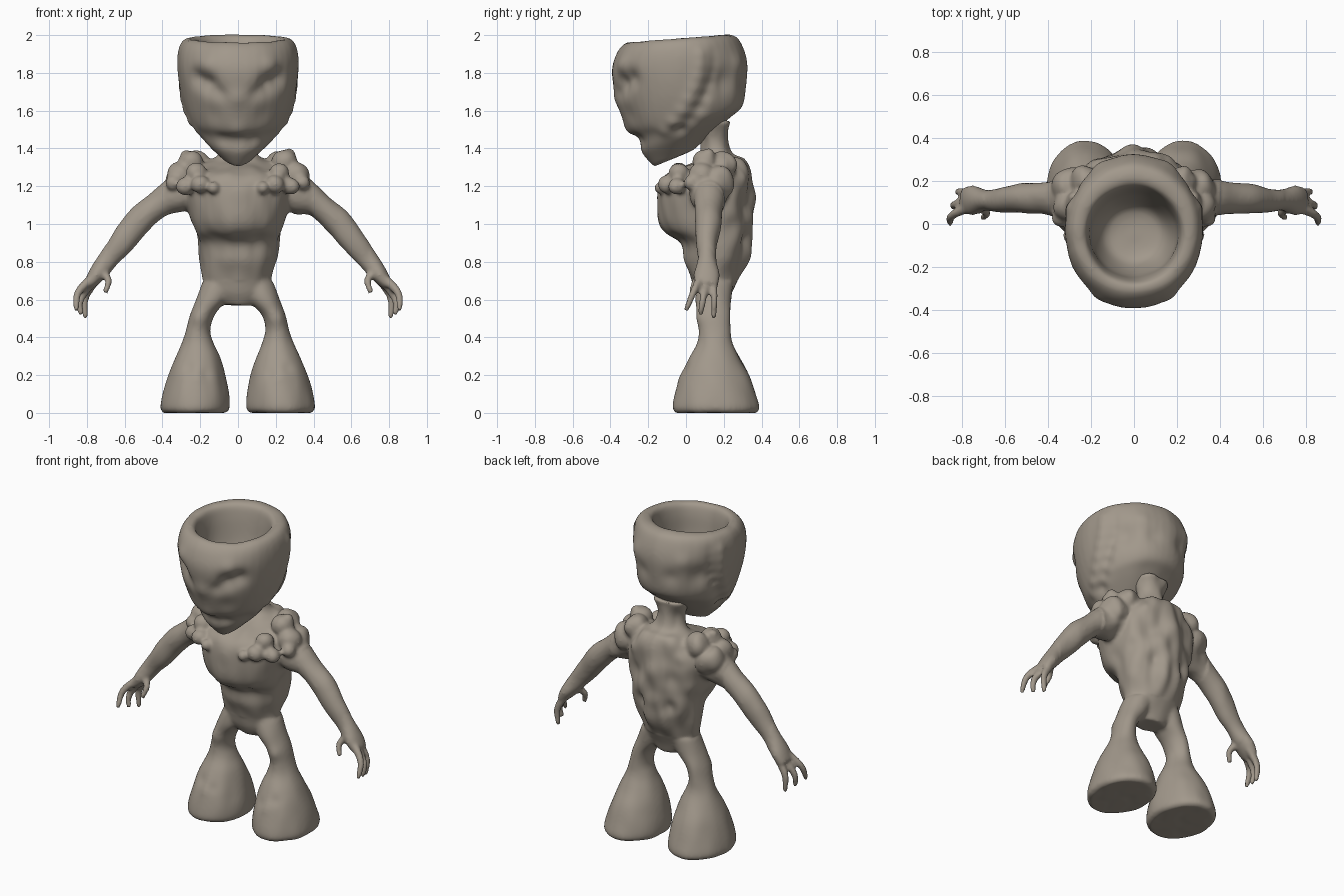
import bpy, bmesh, math
from mathutils import Vector, noise

if "Cube" in bpy.data.objects:
    bpy.data.objects.remove(bpy.data.objects["Cube"])

# One clay colour for the whole figure
clay = bpy.data.materials.new("warm grey clay")
clay.use_nodes = True
COLOUR = (0.36, 0.315, 0.26, 1)
clay.diffuse_color = COLOUR
clay.node_tree.nodes["Principled BSDF"].inputs["Base Color"].default_value = COLOUR
SEG = 40


def spline(rows, steps=5):
    """Catmull-Rom interpolation through rows of numbers."""
    rows = [Vector(r) for r in rows]
    out = []
    for i in range(len(rows) - 1):
        a, b, c = rows[max(i - 1, 0)], rows[i], rows[i + 1]
        d = rows[min(i + 2, len(rows) - 1)]
        for k in range(steps):
            t = k / steps
            out.append(0.5 * (2 * b + (c - a) * t + (2 * a - 5 * b + 4 * c - d) * t * t
                              + (3 * b - a - 3 * c + d) * t ** 3))
    return out + [rows[-1]]


def skin(bm, loops):
    """Closed surface through a stack of loops."""
    vs = [[bm.verts.new(p) for p in loop] for loop in loops]
    n = len(vs[0])
    for a, b in zip(vs, vs[1:]):
        for j in range(n):
            bm.faces.new((a[j], a[(j + 1) % n], b[(j + 1) % n], b[j]))
    bm.faces.new(vs[0])
    bm.faces.new(vs[-1])


def loft(bm, rings, cx=0.0, side=1):
    """Rings are (front y, front z, back y, back z, half width, x shift)."""
    loops = []
    for yf, zf, yb, zb, w, dx in spline(rings):
        loop = []
        for j in range(SEG):
            a = 2 * math.pi * j / SEG
            t = 0.5 - 0.5 * math.cos(a)
            loop.append((side * (cx + dx + w * math.sin(a)),
                         yf + (yb - yf) * t, zf + (zb - zf) * t))
        loops.append(loop)
    skin(bm, loops)


def tube(bm, path, side=1):
    """Path rows are (x, y, z, radius along y, radius across)."""
    rows = spline(path)
    loops = []
    for i, r in enumerate(rows):
        p = Vector(r[:3])
        d = Vector(rows[min(i + 1, len(rows) - 1)][:3]) - Vector(rows[max(i - 1, 0)][:3])
        v = d.cross(Vector((0, 1, 0))).normalized()
        u = v.cross(d).normalized()
        loop = []
        for j in range(16):
            a = 2 * math.pi * j / 16
            q = p + u * (r[3] * math.cos(a)) + v * (r[4] * math.sin(a))
            loop.append((side * q.x, q.y, q.z))
        loops.append(loop)
    skin(bm, loops)


def blob(bm, x, y, z, r, side):
    res = bmesh.ops.create_icosphere(bm, subdivisions=3, radius=r)
    bmesh.ops.translate(bm, verts=res["verts"], vec=(side * x, y, z))


def sculpt(bm, name, voxel, bumps, wrinkle):
    """Fuse the pieces, then push bumps, dents and skin folds into the surface."""
    bmesh.ops.recalc_face_normals(bm, faces=bm.faces)
    me = bpy.data.meshes.new(name)
    bm.to_mesh(me)
    ob = bpy.data.objects.new(name, me)
    bpy.context.scene.collection.objects.link(ob)
    mod = ob.modifiers.new("fuse", "REMESH")
    mod.mode = "VOXEL"
    mod.voxel_size = voxel
    fused = bpy.data.meshes.new_from_object(ob.evaluated_get(bpy.context.evaluated_depsgraph_get()))
    ob.modifiers.clear()
    bm.clear()
    bm.from_mesh(fused)
    for _ in range(3):
        bmesh.ops.smooth_vert(bm, verts=bm.verts, factor=0.5,
                              use_axis_x=True, use_axis_y=True, use_axis_z=True)
    bm.normal_update()
    for v in bm.verts:
        p = Vector((abs(v.co.x), v.co.y, v.co.z))
        push = wrinkle(v.co)
        for x, y, z, r, h in bumps:
            push += h * math.exp(-(p - Vector((x, y, z))).length_squared / (r * r))
        v.co += v.normal * push
    for _ in range(2):
        bmesh.ops.smooth_vert(bm, verts=bm.verts, factor=0.4,
                              use_axis_x=True, use_axis_y=True, use_axis_z=True)
    for v in bm.verts:
        v.co.z = max(v.co.z, 0)
    bm.to_mesh(fused)
    bm.free()
    fused.name = name
    ob.data = fused
    fused.materials.clear()
    fused.materials.append(clay)
    for f in fused.polygons:
        f.use_smooth = True
        f.material_index = 0


# Hollow head: jaw, cheeks, brow, rim, then down inside the bowl
head = bmesh.new()
loft(head, [(-.17, 1.305, .04, 1.39, .07, 0), (-.235, 1.38, .15, 1.49, .17, 0),
            (-.255, 1.45, .24, 1.57, .23, 0), (-.315, 1.51, .295, 1.62, .265, 0),
            (-.365, 1.65, .315, 1.7, .3, 0), (-.395, 1.8, .325, 1.84, .32, 0),
            (-.37, 1.9, .3, 1.94, .315, 0), (-.325, 1.955, .26, 1.995, .285, 0),
            (-.28, 1.955, .19, 1.995, .23, 0), (-.255, 1.89, .16, 1.92, .21, 0),
            (-.235, 1.75, .13, 1.75, .195, 0), (-.18, 1.62, .08, 1.62, .14, 0),
            (-.1, 1.59, 0, 1.59, .05, 0)])
face = [(.16, -.34, 1.74, .055, -.035), (.22, -.29, 1.77, .05, -.03),   # eye sockets
        (.1, -.37, 1.69, .04, -.015), (.17, -.34, 1.84, .05, .012),      # inner corner, brow
        (0, -.38, 1.66, .05, .012), (0, -.28, 1.43, .04, -.012),         # nose, mouth line
        (.08, -.25, 1.44, .035, -.01), (0, -.31, 1.49, .05, .012),       # mouth corner, lip
        (.13, -.3, 1.58, .06, -.01)]                                     # cheek hollow
for i in range(8):                                                       # mask edge and groove
    t = i / 7
    x, y, z = .315 - .09 * t * t, .08 - .2 * t * t, 1.9 - .42 * t
    face += [(x, y, z, .035, .012), (x - .01, y + .09, z + .02, .035, -.017)]
face += [(.25, .21, 1.75, .07, -.025), (.1, .3, 1.75, .05, -.012), (.17, .28, 1.85, .05, .01)]
sculpt(head, "head", .011, face,
       lambda p: .004 * noise.noise(Vector((p.x * 9, p.y * 9, p.z * 4))))

# Body: torso with neck
body = bmesh.new()
loft(body, [(.08, .57, .22, .57, .09, 0), (.05, .63, .24, .63, .17, 0),
            (.03, .7, .275, .7, .18, 0), (-.01, .8, .325, .8, .2, 0),
            (-.03, .9, .345, .9, .215, 0), (-.12, .965, .355, .975, .24, 0),
            (-.15, 1.05, .355, 1.06, .265, 0), (-.15, 1.18, .35, 1.19, .285, 0),
            (-.11, 1.26, .34, 1.28, .26, 0), (0, 1.31, .31, 1.35, .17, 0),
            (.07, 1.35, .25, 1.38, .1, 0), (.08, 1.43, .22, 1.45, .085, 0),
            (.06, 1.52, .24, 1.55, .11, 0)])
lumps = [(.25, .1, 1.33, .065), (.22, .2, 1.31, .075), (.31, .08, 1.26, .07), (.34, .03, 1.22, .045),
         (.22, -.04, 1.27, .055), (.2, -.1, 1.21, .05), (.13, -.135, 1.19, .032),
         (.28, -.05, 1.2, .05), (.29, .17, 1.22, .09), (.27, .12, 1.365, .035)]
fingers = [[(.74, .09, .74, .025, .025), (.845, .04, .64, .02, .022), (.855, .0, .54, .015, .015)],
           [(.75, .11, .72, .025, .025), (.835, .09, .6, .019, .022), (.83, .075, .52, .015, .015)],
           [(.74, .14, .72, .025, .025), (.81, .15, .61, .019, .022), (.805, .145, .5, .015, .015)],
           [(.72, .09, .75, .025, .025), (.685, .05, .7, .02, .02), (.705, .03, .635, .016, .016)]]
for s in (1, -1):
    # Shoulder lumps
    for x, y, z, r in lumps:
        blob(body, x, y, z, r, s)
    # Arm and palm
    tube(body, [(.2, .13, 1.19, .11, .1), (.32, .12, 1.155, .1, .1), (.43, .12, 1.095, .075, .072),
                (.53, .12, 1.01, .07, .075), (.62, .11, .895, .058, .065),
                (.69, .11, .81, .05, .055), (.75, .11, .73, .07, .045), (.79, .11, .675, .06, .03)], s)
    for f in fingers:
        tube(body, f, s)
    # Leg flaring into a heavy bell foot
    loft(body, [(-.05, 0, .37, 0, .165, 0), (-.07, .025, .39, .025, .183, 0),
                (-.06, .1, .37, .1, .175, -.005), (-.03, .2, .335, .2, .15, -.01),
                (.015, .29, .285, .29, .118, -.015), (.06, .37, .245, .37, .085, -.015),
                (.07, .44, .235, .44, .063, -.018), (.06, .52, .235, .52, .065, -.04),
                (.05, .6, .24, .6, .085, -.09), (.06, .69, .25, .69, .09, -.13)], .228, s)

torso = [(0, -.14, 1.1, .06, -.006), (.12, -.05, .88, .05, -.012), (0, 0, .75, .06, -.008),
         (.1, .3, 1.1, .05, -.02), (0, .36, 1.15, .06, .012), (0, .36, .95, .06, .01),
         (.11, .31, .92, .045, -.02), (.21, .25, 1.05, .05, .012), (.17, .3, 1.24, .04, .012),
         (.23, .12, .95, .06, -.015), (.21, -.07, .2, .035, .012), (.16, -.04, .22, .035, -.01),
         (.27, -.02, .25, .035, -.01), (.21, .06, .5, .04, .01)]


def folds(p):
    """Deep vertical folds on the torso and back, faint ones on the limbs."""
    amount = .005
    if abs(p.x) < .4 and p.z > .7:
        amount = .009 + .014 * min(max(p.y * 4, 0), 1)
    if abs(p.x) > .7:
        amount = .001
    return amount * noise.noise(Vector((p.x * 13, p.y * 10, p.z * 6)))


sculpt(body, "body", .01, torso, folds)
